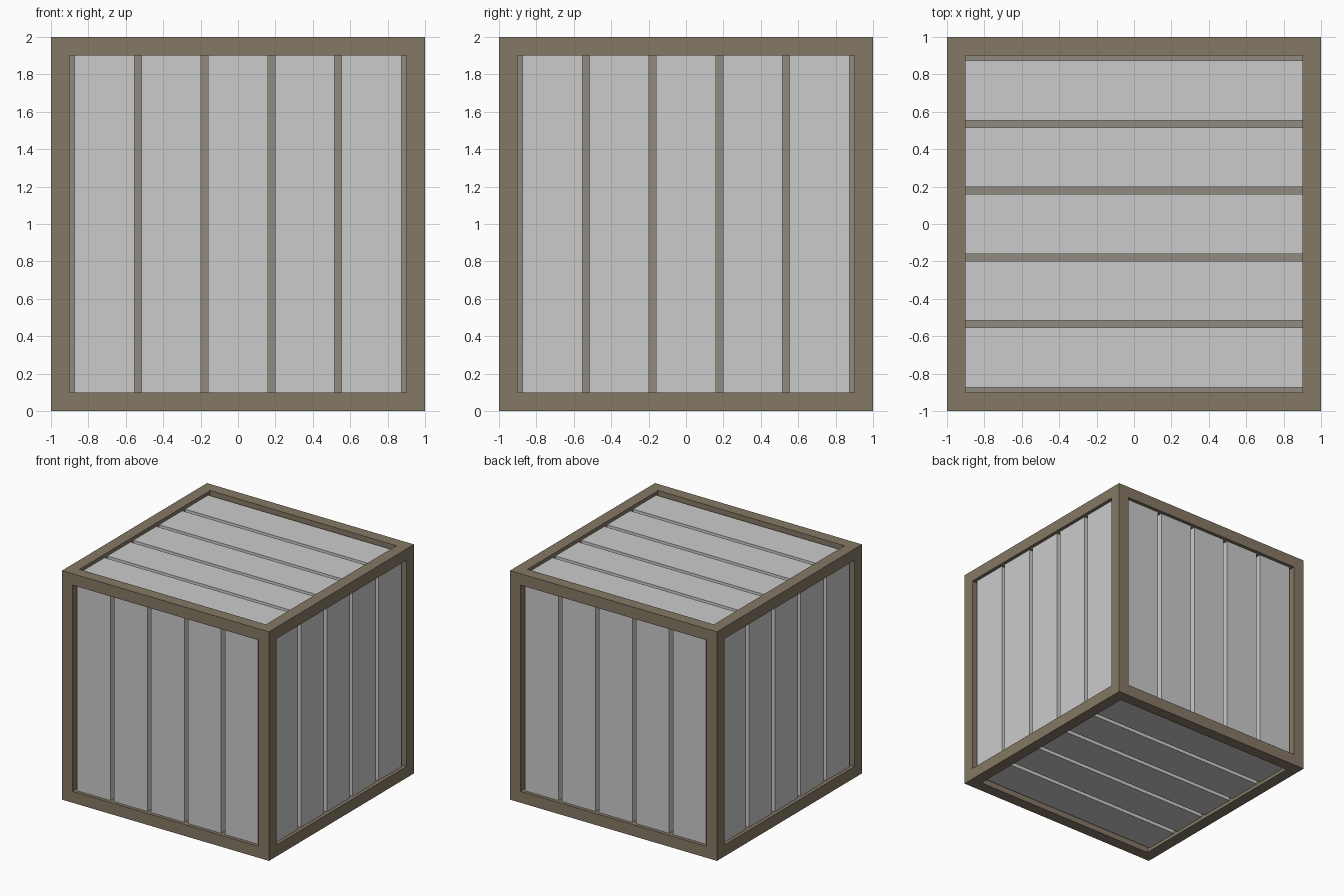
import bpy, math
from mathutils import Matrix, Vector

if "Cube" in bpy.data.objects:
    bpy.data.objects.remove(bpy.data.objects["Cube"])

def material(name, color):
    m = bpy.data.materials.new(name)
    m.diffuse_color = (*color, 1)
    m.use_nodes = True
    m.node_tree.nodes["Principled BSDF"].inputs["Base Color"].default_value = m.diffuse_color
    return m

FRAME = material("frame_brown", (0.235, 0.19, 0.13))
CORE = material("groove_brown", (0.28, 0.26, 0.215))
CENTRE = Vector((0, 0, 1))
BEAM, PITCH, WIDTH = 0.1, 0.357, 0.32
CORE_HALF, PLANK_HALF = 0.92, 0.97

def box(name, size, matrix, mat=None):
    bpy.ops.mesh.primitive_cube_add(size=1)
    ob = bpy.context.object
    ob.name = name
    ob.data.transform(matrix @ Matrix.Diagonal((*size, 1)))
    if mat:
        ob.data.materials.append(mat)
    return ob

# inner box seen through the grooves
box("inner_box", (2 * CORE_HALF,) * 3, Matrix.Translation(CENTRE), CORE)

# frame beams along the twelve edges; z posts run full height
h = 1 - BEAM / 2
for axis in range(3):
    a, b = [i for i in range(3) if i != axis]
    for s in (-1, 1):
        for t in (-1, 1):
            size, pos = [BEAM] * 3, CENTRE.copy()
            size[axis] = 2 if axis == 2 else 2 - 2 * BEAM
            pos[a] += s * h
            pos[b] += t * h
            box("frame_beam", size, Matrix.Translation(pos), FRAME)

# five planks on each face, laid out on the front and turned into place
q = math.pi / 2
faces = {
    "front": Matrix(), "right": Matrix.Rotation(q, 4, 'Z'),
    "back": Matrix.Rotation(2 * q, 4, 'Z'), "left": Matrix.Rotation(-q, 4, 'Z'),
    "top": Matrix.Rotation(q, 4, 'Z') @ Matrix.Rotation(-q, 4, 'X'),
    "bottom": Matrix.Rotation(q, 4, 'Z') @ Matrix.Rotation(q, 4, 'X'),
}
thick = PLANK_HALF - CORE_HALF
for face, turn in faces.items():
    for i in range(-2, 3):
        local = Matrix.Translation((i * PITCH, -(CORE_HALF + PLANK_HALF) / 2, 0))
        box(face + "_plank", (WIDTH, thick, 2 - 2 * BEAM),
            Matrix.Translation(CENTRE) @ turn @ local)
